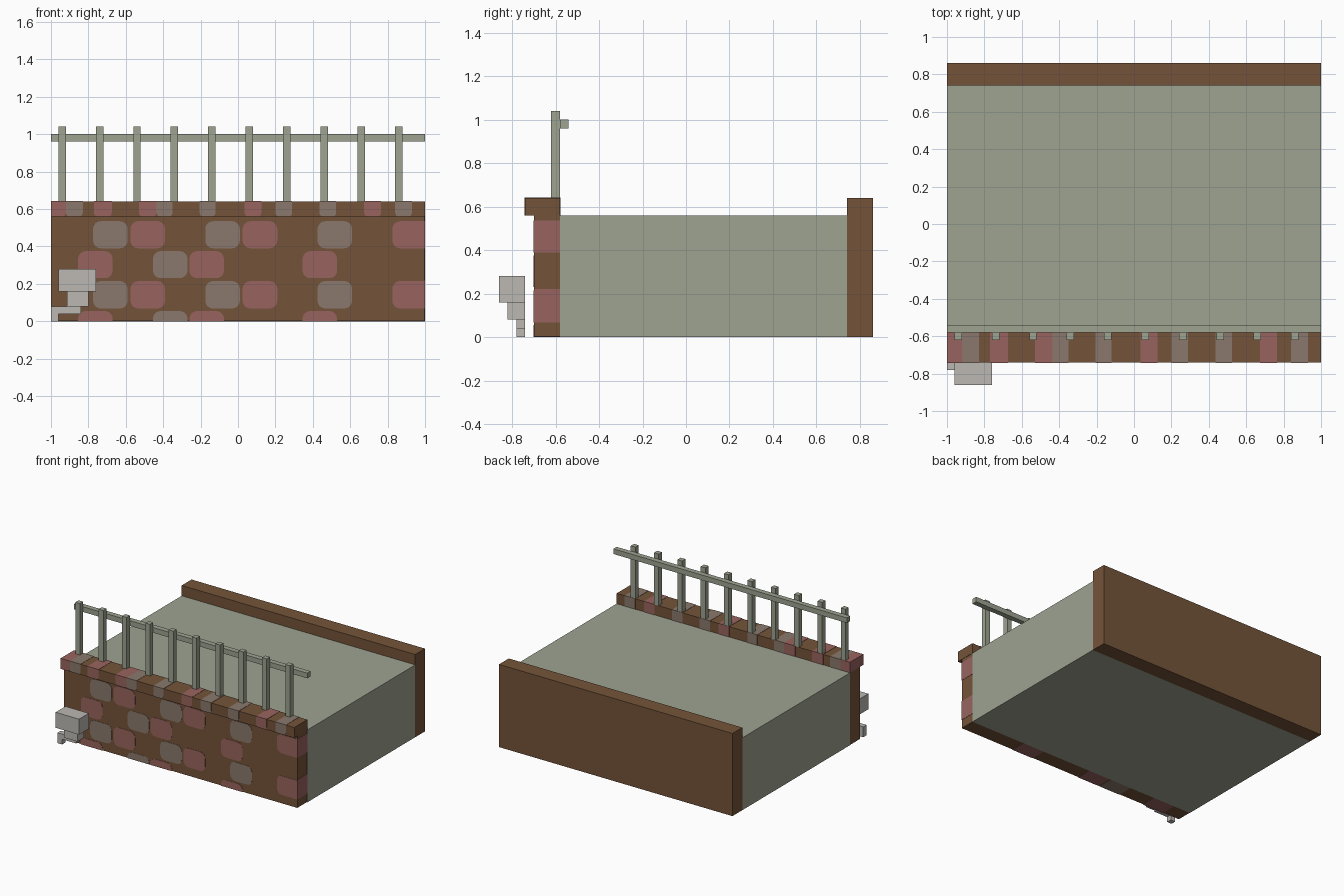
import bpy
import bmesh
import math

if "Cube" in bpy.data.objects:
    bpy.data.objects.remove(bpy.data.objects["Cube"], do_unlink=True)


def material(name, r, g, b):
    lin = [((c / 255 + 0.055) / 1.055) ** 2.4 for c in (r, g, b)] + [1.0]
    mat = bpy.data.materials.new(name)
    mat.use_nodes = True
    mat.diffuse_color = lin
    mat.node_tree.nodes["Principled BSDF"].inputs["Base Color"].default_value = lin
    return mat


SAGE = material("sage_grey", 158, 163, 145)
BROWN = material("earth_brown", 116, 84, 57)
PINK = material("dusty_red_stone", 153, 100, 95)
STONE = material("warm_grey_stone", 138, 121, 108)
PALE = material("pale_grey", 188, 184, 179)


def finish(name, bm, mat):
    bmesh.ops.recalc_face_normals(bm, faces=bm.faces)
    mesh = bpy.data.meshes.new(name)
    bm.to_mesh(mesh)
    bm.free()
    mesh.materials.append(mat)
    obj = bpy.data.objects.new(name, mesh)
    bpy.context.collection.objects.link(obj)
    return obj


def add_box(bm, x0, x1, y0, y1, z0, z1):
    verts = bmesh.ops.create_cube(bm, size=1)["verts"]
    for v in verts:
        v.co.x = x1 if v.co.x > 0 else x0
        v.co.y = y1 if v.co.y > 0 else y0
        v.co.z = z1 if v.co.z > 0 else z0


def boxes(name, mat, *bounds):
    bm = bmesh.new()
    for b in bounds:
        add_box(bm, *b)
    return finish(name, bm, mat)


def add_stone(bm, x0, x1, z0, z1, y, zmin, zmax, r):
    """Thin rounded plate facing -y, clipped to the wall area."""
    pts = []
    corners = [(x1 - r, z1 - r), (x0 + r, z1 - r), (x0 + r, z0 + r), (x1 - r, z0 + r)]
    for i, (cx, cz) in enumerate(corners):
        for k in range(5):
            a = math.radians(90 * i + 22.5 * k)
            px = max(-1, min(1, cx + r * math.cos(a)))
            pz = max(zmin, min(zmax, cz + r * math.sin(a)))
            if not pts or math.dist(pts[-1], (px, pz)) > 1e-4:
                pts.append((px, pz))
    if math.dist(pts[0], pts[-1]) < 1e-4:
        pts.pop()
    face = bm.faces.new([bm.verts.new((px, y, pz)) for px, pz in pts])
    ext = bmesh.ops.extrude_face_region(bm, geom=[face])
    for v in ext["geom"]:
        if isinstance(v, bmesh.types.BMVert):
            v.co.y -= T


T = 0.002  # plate thickness

# Main masses
boxes("floor_slab", SAGE, (-1, 1, -0.58, 0.74, 0, 0.56))
boxes("back_wall", BROWN, (-1, 1, 0.74, 0.86, 0, 0.64))
boxes("front_wall", BROWN, (-1, 1 - T, -0.70, -0.58, T, 0.56))
boxes("front_wall_cap", BROWN, (-1 + T, 1, -0.74, -0.58, 0.56, 0.64))

# Railing
boxes("railing_posts", SAGE,
      *[(-0.96 + 0.2 * i, -0.92 + 0.2 * i, -0.62, -0.58, 0.64, 1.04) for i in range(10)])
boxes("railing_bar", SAGE, (-1, 1, -0.58, -0.54, 0.96, 1.0))

# Stepped spout in front of the wall
boxes("spout_head", PALE, (-0.96, -0.76, -0.86, -0.74, 0.16, 0.28))
boxes("spout_neck", PALE, (-0.915, -0.80, -0.82, -0.74, 0.08, 0.16))
boxes("spout_arm", PALE, (-1, -0.84, -0.78, -0.74, 0.04, 0.08))
boxes("spout_foot", PALE, (-1, -0.96, -0.78, -0.74, 0, 0.04))

# Stones on the wall: two alternating courses, each used twice
W = 0.185
even = {PINK: [-0.575, 0.025, 0.825], STONE: [-0.775, -0.175, 0.425]}
odd = {PINK: [-0.855, -0.26, 0.345], STONE: [-0.455]}
courses = [(even, 0.39, 0.535), (odd, 0.23, 0.375), (even, 0.068, 0.215), (odd, -0.09, 0.055)]

# Stones on the cap, wrapping front, top and inner side
cap = {
    PINK: [(-1, -0.92), (-0.77, -0.675), (-0.53, -0.435), (0.035, 0.125), (0.675, 0.765)],
    STONE: [(-0.92, -0.83), (-0.435, -0.35), (-0.205, -0.12), (0.20, 0.29),
            (0.435, 0.525), (0.84, 0.93)],
}

for mat, label in ((PINK, "red"), (STONE, "grey")):
    bm = bmesh.new()
    for course, z0, z1 in courses:
        for x in course[mat]:
            # the end stone runs past the corner so that it is cut square there
            x1 = 1.06 if x > 0.8 else x + W
            add_stone(bm, x, x1, z0, z1, -0.70, 0, 0.56, 0.042)
            if z0 < 0:
                add_box(bm, x, x1, -0.70, -0.58, 0, T)
    finish(label + "_wall_stones", bm, mat)

    bm = bmesh.new()
    for x0, x1 in cap[mat]:
        add_stone(bm, x0 if x0 > -1 else -1.05, x1, 0.557, 0.72, -0.74, 0.56, 0.64 + T, 0.025)
        add_box(bm, x0, x1, -0.74, -0.58, 0.64, 0.64 + T)
        add_box(bm, x0, x1, -0.58, -0.58 + T, 0.56, 0.64 + T)
    finish(label + "_cap_stones", bm, mat)

# Stones showing on the wall and cap ends
boxes("wall_end_stones", PINK,
      (1 - T, 1, -0.70, -0.58, 0.39, 0.535), (1 - T, 1, -0.70, -0.58, 0.068, 0.22))
boxes("cap_end_stone", PINK, (-1, -1 + T, -0.74, -0.58, 0.56, 0.64))
